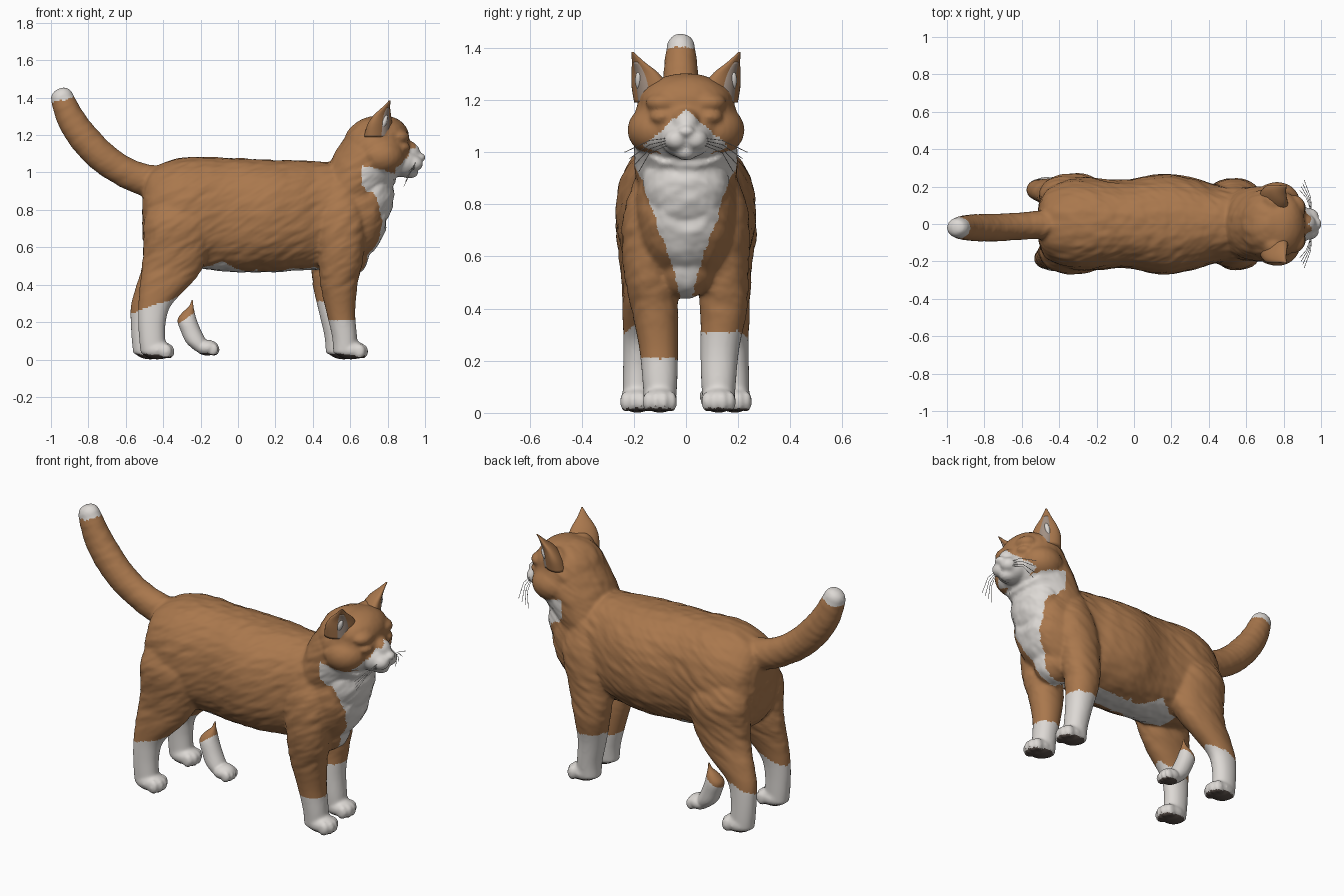
import bpy, bmesh, math
from mathutils import Vector as V, Matrix, noise


def material(name, rgb):
    m = bpy.data.materials.new(name)
    m.diffuse_color = (*rgb, 1)
    return m


ginger = material("ginger fur", (0.40, 0.187, 0.074))
white = material("white fur", (0.72, 0.69, 0.66))
pad = material("dark paw pad", (0.09, 0.07, 0.06))
inner = material("grey inner ear", (0.36, 0.28, 0.23))


def catmull(a, b, c, d, t):
    return 0.5 * (2 * b + (c - a) * t + (2 * a - 5 * b + 4 * c - d) * t * t + (3 * b - a - 3 * c + d) * t ** 3)


def loft(bm, rings, power=1.0, seg=28, steps=4):
    """Closed skin through elliptical rings (centre, half axis A, half axis B)."""
    rings = [[V(v) for v in r] for r in rings]
    path = []
    for i in range(len(rings) - 1):
        q = [rings[max(i - 1, 0)], rings[i], rings[i + 1], rings[min(i + 2, len(rings) - 1)]]
        for s in range(steps):
            path.append([catmull(*[r[k] for r in q], s / steps) for k in range(3)])
    path.append(rings[-1])
    loops = []
    for c, a, b in path:
        loop = []
        for j in range(seg):
            t = math.tau * j / seg
            co, si = math.cos(t), math.sin(t)
            p = c + a * math.copysign(abs(co) ** power, co) + b * math.copysign(abs(si) ** power, si)
            loop.append(bm.verts.new(p))
        loops.append(loop)
    for l, m in zip(loops, loops[1:]):
        for j in range(seg):
            k = (j + 1) % seg
            bm.faces.new((l[j], l[k], m[k], m[j]))
    bm.faces.new(loops[0][::-1])
    bm.faces.new(loops[-1])


def ball(bm, c, r, tilt=0):
    m = Matrix.Translation(c) @ Matrix.Rotation(tilt, 4, 'Y') @ Matrix.Diagonal((*r, 1))
    bmesh.ops.create_uvsphere(bm, u_segments=24, v_segments=16, radius=1, matrix=m)


def leg(bm, rows):
    loft(bm, [((x, y, z), (rx, 0, 0), (0, ry, 0)) for x, y, z, rx, ry in rows], 0.95)


def paw(bm, x, y, z=0.045):
    ball(bm, (x - 0.015, y, z + 0.005), (0.085, 0.066, 0.05))
    for i, dy in enumerate((-0.045, -0.016, 0.016, 0.045)):
        ball(bm, (x + (0.045 if i in (1, 2) else 0.03), y + dy, z - 0.002), (0.032, 0.021, 0.04))


def make(name, bm, mats):
    bmesh.ops.recalc_face_normals(bm, faces=bm.faces)
    me = bpy.data.meshes.new(name)
    bm.to_mesh(me)
    bm.free()
    for m in mats:
        me.materials.append(m)
    ob = bpy.data.objects.new(name, me)
    bpy.context.collection.objects.link(ob)
    me.polygons.foreach_set("use_smooth", [True] * len(me.polygons))
    return ob


def fuse(ob, rule, voxel=0.009, rounds=8):
    """Melt the parts into one skin, add fur relief, colour faces by rule."""
    r = ob.modifiers.new("fuse", 'REMESH')
    r.mode, r.voxel_size = 'VOXEL', voxel
    s = ob.modifiers.new("soften", 'SMOOTH')
    s.factor, s.iterations = 0.5, rounds
    dg = bpy.context.evaluated_depsgraph_get()
    me = bpy.data.meshes.new_from_object(ob.evaluated_get(dg))
    ob.modifiers.clear()
    ob.data = me
    me.materials.clear()
    for m in (ginger, white, pad):
        me.materials.append(m)
    shifts = []
    for v in me.vertices:
        x, y, z = v.co
        amp = 0.005 * min(1, max(0, (z - 0.3) / 0.15))
        if x > 0.72 and z > 0.97:
            amp = 0.001
        if x < -0.5 and z > 0.8:
            amp = 0.002
        q = V(((x * 0.85 + z * 0.5) * 7, y * 16, (z * 0.85 - x * 0.5) * 28))
        shifts.append(v.normal * (amp * (noise.noise(q) + 0.4 * noise.noise(q * 2))))
    for v, d in zip(me.vertices, shifts):
        v.co += d
    for p in me.polygons:
        p.use_smooth = True
        p.material_index = rule(p.center, p.normal)


def ramp(z, pts):
    for (z0, w0), (z1, w1) in zip(pts, pts[1:]):
        if z0 <= z <= z1:
            return w0 + (w1 - w0) * (z - z0) / (z1 - z0)
    return -1


BIB = [(0.43, 0.02), (0.5, 0.035), (0.6, 0.065), (0.7, 0.105), (0.8, 0.135), (0.9, 0.17), (0.97, 0.22), (1.05, 0.24)]


def coat(c, n):
    x, y, z = c
    j = 0.01 * noise.noise(c * 30)                    # ragged fur edge
    w = abs(y) + j
    if z < 0.03 and n.z < -0.6:
        return 2
    if x < -0.86 and z + j > 1.385 + 0.25 * (x + 0.94):             # tail tip
        return 1
    sock = (0.21 if y < 0 else 0.31) if x > 0.1 else 0.29 + 0.35 * (x + 0.45)
    if z + j < sock:
        return 1
    belly = 0.07 + 0.075 * max(0, 1 - abs(x + 0.09) / 0.12)
    if n.z < -0.4 and -0.25 < x < 0.5 and w < belly and z < 0.56:   # belly
        return 1
    if x > (0.66 if z > 0.7 else 0.5) and z + j < 1.035 - 0.25 * (x - 0.68) and w < ramp(z, BIB):  # bib
        return 1
    if x > 0.84 and z > 0.97 and w < (1.165 - z) * 1.15:            # blaze and muzzle
        return 1
    return 0


# trunk
bm = bmesh.new()
trunk = [(-0.51, 0.93, 0.65, 0.10), (-0.46, 1.02, 0.55, 0.19), (-0.3, 1.08, 0.5, 0.25),
         (-0.06, 1.08, 0.47, 0.235), (0.15, 1.07, 0.465, 0.27), (0.32, 1.065, 0.475, 0.245), (0.42, 1.06, 0.48, 0.215),
         (0.52, 1.05, 0.5, 0.205), (0.62, 1.03, 0.5, 0.2), (0.73, 0.98, 0.59, 0.165), (0.79, 0.9, 0.69, 0.09)]
loft(bm, [((x, 0, (t + b) / 2), (0, w, 0), (0, 0, (t - b) / 2)) for x, t, b, w in trunk], 0.9)
ball(bm, (0.58, 0, 0.56), (0.12, 0.12, 0.12))
# neck
loft(bm, [((0.57, 0, 0.87), (0, 0.19, 0), (-0.1, 0, 0.13)), ((0.64, 0, 0.98), (0, 0.2, 0), (-0.125, 0, 0.12)),
          ((0.71, 0, 1.07), (0, 0.2, 0), (-0.14, 0, 0.12))])
ball(bm, (0.72, 0, 0.88), (0.115, 0.165, 0.18))
# head, cheeks, brows, muzzle, nose and chin
ball(bm, (0.74, 0, 1.12), (0.185, 0.2, 0.182))
ball(bm, (0.785, 0, 1.19), (0.13, 0.175, 0.113))
ball(bm, (0.885, 0, 1.055), (0.085, 0.1, 0.08))
ball(bm, (0.92, 0, 1.12), (0.06, 0.05, 0.045), 0.7)
ball(bm, (0.978, 0, 1.08), (0.026, 0.032, 0.022))
ball(bm, (0.915, 0, 1.0), (0.05, 0.045, 0.032))
for s in (-1, 1):
    ball(bm, (0.765, 0.11 * s, 1.085), (0.125, 0.115, 0.1))
    ball(bm, (0.862, 0.085 * s, 1.19), (0.055, 0.07, 0.04))
    ball(bm, (0.875, 0.09 * s, 1.135), (0.045, 0.05, 0.03))
    ball(bm, (0.94, 0.036 * s, 1.048), (0.05, 0.048, 0.042))
    ball(bm, (0.75, 0.115 * s, 1.22), (0.07, 0.075, 0.07))
# tail
tail = [(-0.42, 0.94, 0.09, 80), (-0.57, 0.985, 0.082, 68), (-0.71, 1.07, 0.082, 50), (-0.82, 1.18, 0.082, 40),
        (-0.895, 1.29, 0.075, 30), (-0.935, 1.385, 0.064, 24), (-0.952, 1.43, 0.05, 22), (-0.955, 1.448, 0.02, 22)]
loft(bm, [((x, -0.02 * min(1, (-x - 0.42) * 3), z), (0, r * 0.9, 0),
           (r * math.cos(math.radians(a)), 0, r * math.sin(math.radians(a)))) for x, z, r, a in tail])
# front legs, right one a step ahead
for s, dx, y in ((-1, 0.02, 0.1), (1, -0.02, 0.125)):
    leg(bm, [(0.55, 0.12 * s, 0.94, 0.07, 0.06), (0.55, 0.14 * s, 0.76, 0.13, 0.1), (0.53 + dx, 0.14 * s, 0.55, 0.12, 0.1),
             (0.52 + dx, s * (y + 0.02), 0.4, 0.1, 0.09), (0.53 + dx, s * (y + 0.005), 0.25, 0.077, 0.075),
             (0.55 + dx, s * y, 0.12, 0.067, 0.067), (0.555 + dx, s * y, 0.03, 0.066, 0.06)])
    paw(bm, 0.6 + dx, s * y)
# hind legs
for s, dx in ((-1, 0.02), (1, -0.02)):
    leg(bm, [(-0.32, 0.1 * s, 0.95, 0.1, 0.06), (-0.32, 0.15 * s, 0.75, 0.18, 0.115), (-0.33, 0.15 * s, 0.58, 0.175, 0.105),
             (-0.355, 0.155 * s, 0.48, 0.16, 0.09), (-0.405 + dx / 2, 0.17 * s, 0.39, 0.13, 0.075),
             (-0.465 + dx, 0.18 * s, 0.29, 0.088, 0.06), (-0.48 + dx, 0.185 * s, 0.2, 0.074, 0.056),
             (-0.478 + dx, 0.187 * s, 0.1, 0.07, 0.056), (-0.47 + dx, 0.187 * s, 0.03, 0.07, 0.056)])
    paw(bm, -0.435 + dx, 0.187 * s)
fuse(make("cat_body", bm, []), coat)

# loose lower leg standing by the left hind leg
bm = bmesh.new()
leg(bm, [(-0.245, 0.14, 0.32, 0.005, 0.005), (-0.25, 0.135, 0.285, 0.012, 0.014), (-0.265, 0.13, 0.25, 0.034, 0.037),
         (-0.272, 0.125, 0.21, 0.052, 0.05), (-0.25, 0.12, 0.15, 0.055, 0.052), (-0.22, 0.115, 0.09, 0.057, 0.052),
         (-0.18, 0.11, 0.045, 0.047, 0.042)])
ball(bm, (-0.165, 0.11, 0.063), (0.062, 0.058, 0.042))
for dy in (-0.036, -0.012, 0.012, 0.036):
    ball(bm, (-0.123 - abs(dy) * 0.3, 0.11 + dy, 0.053), (0.028, 0.018, 0.032))
fuse(make("loose_leg", bm, []), lambda c, n: 0 if c.z + 0.7 * (-0.27 - c.x) > 0.225 else (2 if n.z < -0.7 and c.z < 0.035 else 1),
     0.006, 3)

# ears with inner plates and white tufts
EAR = [(0.755, 0.13, 1.19, 0.088, 0.06), (0.765, 0.145, 1.255, 0.084, 0.048), (0.776, 0.162, 1.305, 0.062, 0.032),
       (0.793, 0.185, 1.345, 0.03, 0.016), (0.812, 0.206, 1.385, 0.004, 0.004)]
for s, side in ((-1, "right"), (1, "left")):
    f, a = V((0.75, 0.66 * s, 0)), V((-0.66 * s, 0.75, 0))
    bm = bmesh.new()
    loft(bm, [(V((x, y * s, z)) - f * t * 0.2, a * w, f * t) for x, y, z, w, t in EAR])
    make("ear_" + side, bm, [ginger])
    bm = bmesh.new()
    loft(bm, [(V((x, y * s, z)) + f * t * 0.3, a * w * 0.5, f * t * 0.62) for x, y, z, w, t in EAR[:4]])
    make("inner_ear_" + side, bm, [inner])
    bm = bmesh.new()
    ball(bm, V((0.766, 0.15 * s, 1.275)) + f * 0.034 + a * 0.012 * s, (0.014, 0.014, 0.035), 0.3)
    make("ear_tuft_" + side, bm, [white])

# whiskers
for s, side in ((-1, "right"), (1, "left")):
    cu = bpy.data.curves.new("whiskers_" + side, 'CURVE')
    cu.dimensions, cu.bevel_depth, cu.bevel_resolution = '3D', 0.0015, 0
    for i in range(4):
        sp = cu.splines.new('POLY')
        sp.points.add(2)
        pts = [(0.95, 0.06, 1.055 - 0.008 * i), (0.945 - 0.008 * i, 0.14, 1.045 - 0.016 * i),
               (0.91 - 0.008 * i, 0.235 - 0.018 * i, 1.0 - 0.025 * i)]
        for p, (x, y, z) in zip(sp.points, pts):
            p.co = (x, y * s, z, 1)
    cu.materials.append(white)
    bpy.context.collection.objects.link(bpy.data.objects.new("whiskers_" + side, cu))
